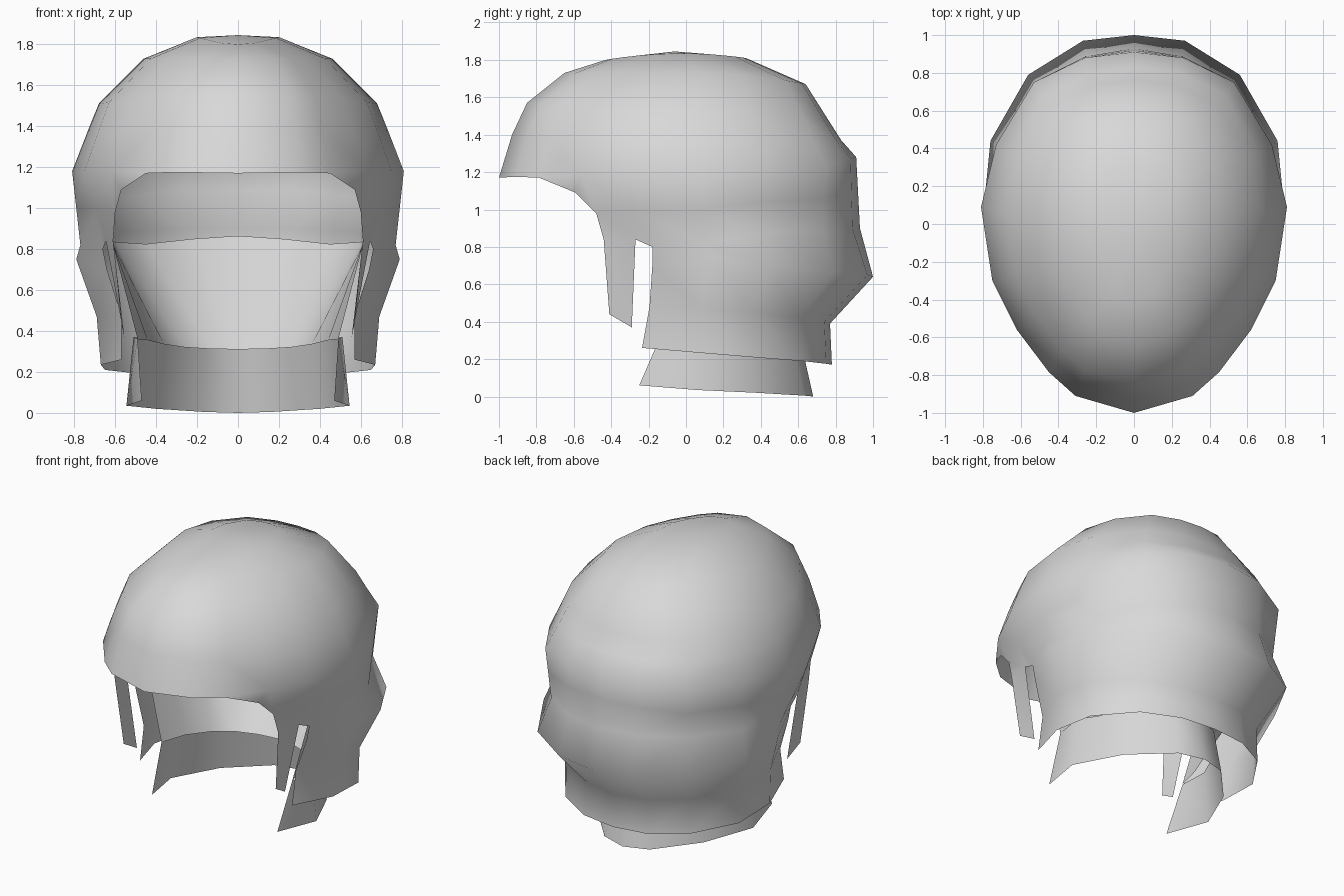
import bpy, bmesh, math

if "Cube" in bpy.data.objects:
    bpy.data.objects.remove(bpy.data.objects["Cube"])

grey = bpy.data.materials.new("plain_grey")
grey.diffuse_color = (0.69, 0.69, 0.69, 1)
grey.use_nodes = True
grey.node_tree.nodes["Principled BSDF"].inputs["Base Color"].default_value = grey.diffuse_color


def finish(name, bm, angle):
    """Mirror half a surface across x = 0 and shade it smooth."""
    geom = bm.verts[:] + bm.edges[:] + bm.faces[:]
    bmesh.ops.mirror(bm, geom=geom, axis='X', merge_dist=0.001)
    bmesh.ops.remove_doubles(bm, verts=bm.verts[:], dist=0.0005)
    bmesh.ops.recalc_face_normals(bm, faces=bm.faces[:])
    # open sheets: make sure the top or back face points outwards
    ref = max(bm.faces, key=lambda f: f.calc_center_median().z + f.calc_center_median().y)
    c = ref.calc_center_median()
    if ref.normal.y * c.y + ref.normal.z * (c.z - 0.8) < 0:
        bmesh.ops.reverse_faces(bm, faces=bm.faces[:])
    me = bpy.data.meshes.new(name)
    bm.to_mesh(me)
    bm.free()
    me.materials.append(grey)
    ob = bpy.data.objects.new(name, me)
    bpy.context.collection.objects.link(ob)
    bpy.ops.object.select_all(action='DESELECT')
    ob.select_set(True)
    bpy.context.view_layer.objects.active = ob
    bpy.ops.object.shade_smooth_by_angle(angle=math.radians(angle))


def add_row(bm, pts):
    return [bm.verts.new(p) for p in pts]


def stitch(bm, a, b):
    for i in range(len(a) - 1):
        bm.faces.new((a[i], a[i + 1], b[i + 1], b[i]))


def sheet(name, rows, angle):
    bm = bmesh.new()
    rows = [add_row(bm, r) for r in rows]
    for a, b in zip(rows, rows[1:]):
        stitch(bm, a, b)
    finish(name, bm, angle)


# --- outer hair: widest outline, front centre to back centre ---
brow = [(0, -1, 1.17), (.31, -.91, 1.175), (.45, -.785, 1.17), (.62, -.56, 1.18),
        (.75, -.30, 1.18), (.81, .09, 1.18), (.73, .42, 1.20), (.53, .75, 1.23),
        (.26, .88, 1.27), (0, .91, 1.28)]


def dome_ring(w, yf, yb, zf, zs, zb):
    """Brow outline scaled to a half width, front and back."""
    pts = []
    for x, y, _ in brow:
        t = (y - .05) / (1.05 if y < .05 else .86)
        z = zs + ((zf if t < 0 else zb) - zs) * t * t
        pts.append((x * w / .81, yf + (y + 1) / 1.91 * (yb - yf), z))
    return pts


bm = bmesh.new()
crown = bm.verts.new((0, -.06, 1.845))
rings = [add_row(bm, dome_ring(*r)) for r in (
    (.20, -.43, .32, 1.80, 1.835, 1.81),
    (.46, -.65, .64, 1.73, 1.73, 1.67),
    (.68, -.85, .76, 1.57, 1.51, 1.48),
    (.74, -.93, .83, 1.40, 1.36, 1.37))] + [add_row(bm, brow)]
for i in range(9):
    bm.faces.new((crown, rings[0][i + 1], rings[0][i]))
for a, b in zip(rings, rings[1:]):
    stitch(bm, a, b)

# temple and back below the brow
base = rings[-1]
temple = add_row(bm, [(.60, -.48, .98), (.69, -.29, 1.0), (.79, .09, 1.0), (.715, .41, 1.04),
                      (.515, .74, 1.06), (.26, .885, 1.09), (0, .92, 1.09)])
rim = bm.verts.new((.57, -.59, 1.09))
bm.faces.new((base[2], base[3], rim))
bm.faces.new((base[3], temple[0], rim))
stitch(bm, base[3:], temple)
nape = [add_row(bm, r) for r in (
    [(.66, -.18, .80), (.77, .09, .82), (.70, .40, .87), (.50, .73, .89), (.255, .89, .9), (0, .93, .9)],
    [(.64, -.18, .70), (.79, .14, .75), (.76, .44, .70), (.56, .79, .67), (.27, .97, .65), (0, 1, .64)],
    [(.57, -.195, .48), (.69, .08, .47), (.66, .36, .45), (.47, .61, .42), (.23, .74, .40), (0, .77, .39)],
    [(.57, -.235, .26), (.67, .06, .235), (.65, .36, .21), (.47, .62, .19), (.24, .75, .175), (0, .78, .17)])]
for a, b in zip([temple[1:]] + nape, nape):
    stitch(bm, a, b)

# sideburn strand with a gap behind it
burn = add_row(bm, [(.61, -.44, .84), (.645, -.27, .84)])
tip = add_row(bm, [(.57, -.41, .44), (.555, -.29, .37)])
stitch(bm, temple[:2], burn)
stitch(bm, burn, tip)
bm.faces.new((temple[1], nape[0][0], burn[1]))
finish("outer_hair", bm, 85)

# --- inner lining: slopes from the outer hair down to a narrow lip ---
sheet("inner_lining", [
    [(.615, -.1, .84), (.62, .12, .84), (.60, .42, .835), (.45, .73, .825), (.22, .86, .85), (0, .9, .865)],
    [(.49, -.12, .36), (.44, .06, .355), (.36, .23, .335), (.26, .34, .32), (.13, .40, .312), (0, .42, .31)]], 85)

# --- neck hair: lower band, flared at the bottom ---
sheet("neck_hair", [
    [(.49, -.12, .36), (.51, .06, .37), (.37, .35, .35), (.16, .57, .32), (0, .61, .31)],
    [(.47, -.25, .06), (.545, .06, .035), (.40, .38, .02), (.17, .63, .005), (0, .68, 0)]], 85)
